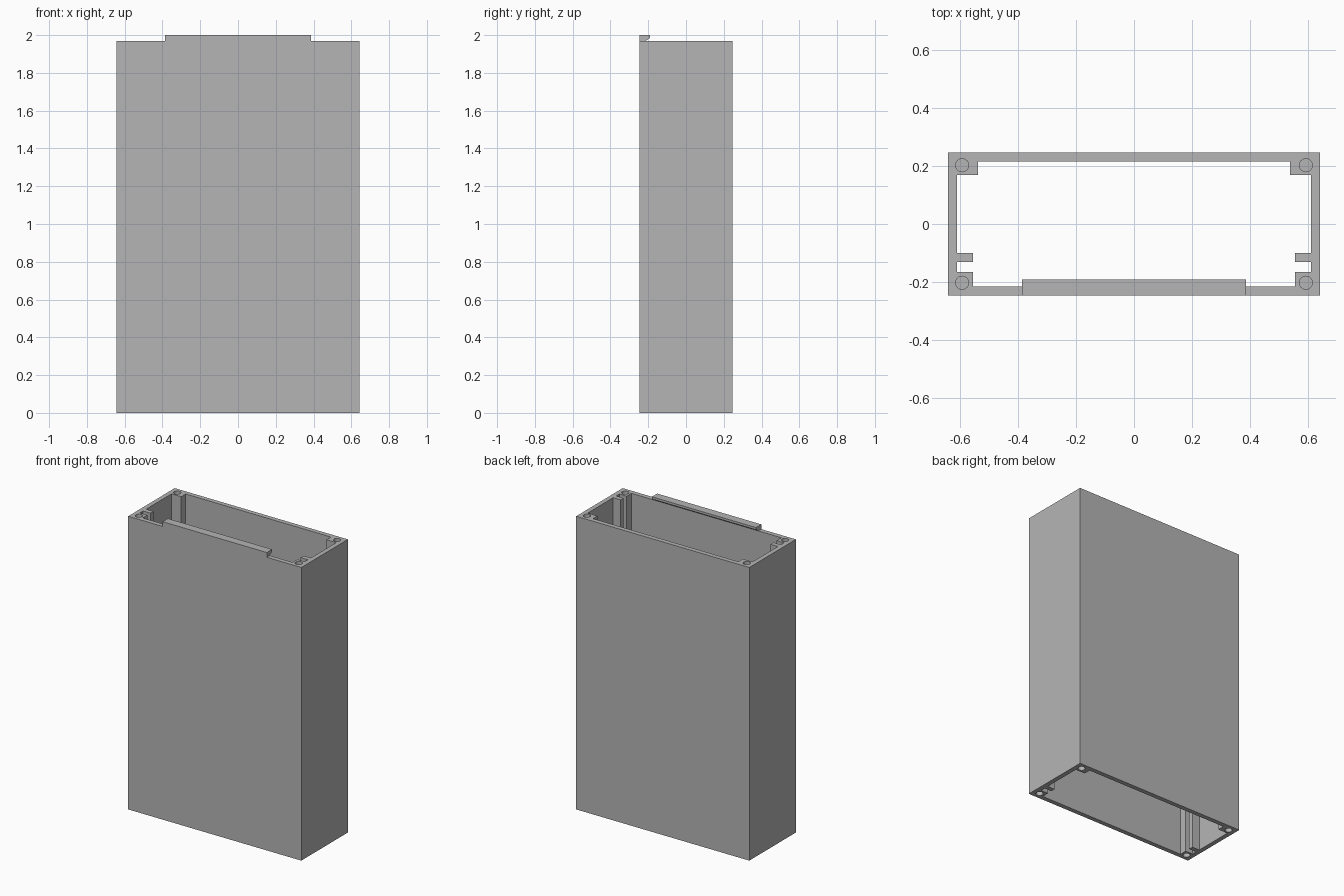
import bpy
import bmesh
from mathutils import Matrix, Vector

cube = bpy.data.objects.get("Cube")
if cube:
    bpy.data.objects.remove(cube, do_unlink=True)

# Main dimensions
W, D, H = 0.643, 0.247, 1.968      # half width, half depth, wall height
IX, IY = 0.612, 0.216              # inner faces of the walls
LIP_X, LIP_TOP = 0.387, 2.0
HOLE_X, HOLE_Y, HOLE_R, HOLE_DEPTH = 0.594, 0.203, 0.0225, 0.3

grey = bpy.data.materials.new("plain grey")
grey.use_nodes = True
colour = (0.46, 0.46, 0.46, 1)
grey.diffuse_color = colour
grey.node_tree.nodes["Principled BSDF"].inputs["Base Color"].default_value = colour


def add_object(name, bm):
    bmesh.ops.recalc_face_normals(bm, faces=bm.faces)
    mesh = bpy.data.meshes.new(name)
    bm.to_mesh(mesh)
    bm.free()
    mesh.materials.append(grey)
    obj = bpy.data.objects.new(name, mesh)
    bpy.context.collection.objects.link(obj)
    return obj


def prism(points, offset):
    """Extrude a closed outline along an offset."""
    bm = bmesh.new()
    face = bm.faces.new([bm.verts.new(p) for p in points])
    result = bmesh.ops.extrude_face_region(bm, geom=[face], use_keep_orig=True)
    moved = [v for v in result["geom"] if isinstance(v, bmesh.types.BMVert)]
    bmesh.ops.translate(bm, verts=moved, vec=Vector(offset))
    return bm


# Case: half of the wall section with corner posts and board rail, mirrored
section = [
    (0, -D), (W, -D), (W, D), (0, D), (0, IY),
    (0.54, IY), (0.54, 0.169), (IX, 0.169),              # back post
    (IX, -0.101), (0.557, -0.101), (0.557, -0.132), (IX, -0.132),  # rail
    (IX, -0.166), (0.557, -0.166), (0.557, -IY),         # front post
    (0, -IY),
]
bm = prism([(x, y, 0) for x, y in section], (0, 0, H))
seam = [f for f in bm.faces if all(abs(v.co.x) < 1e-5 for v in f.verts)]
bmesh.ops.recalc_face_normals(bm, faces=bm.faces)
bmesh.ops.delete(bm, geom=seam, context="FACES")
case = add_object("case", bm)
case.modifiers.new("mirror", "MIRROR").use_clip = True

# Blind screw holes in both ends of every post
bm = bmesh.new()
for x in (-HOLE_X, HOLE_X):
    for y in (-HOLE_Y, HOLE_Y):
        for z in (0, H):
            bmesh.ops.create_cone(bm, cap_ends=True, segments=32,
                                  radius1=HOLE_R, radius2=HOLE_R, depth=2 * HOLE_DEPTH,
                                  matrix=Matrix.Translation((x, y, z)))
cutter = add_object("screw_hole_cutter", bm)
cutter.hide_render = True
cut = case.modifiers.new("screw holes", "BOOLEAN")
cut.operation = "DIFFERENCE"
cut.solver = "EXACT"
cut.object = cutter

bpy.ops.object.select_all(action="DESELECT")
bpy.context.view_layer.objects.active = case
case.select_set(True)
for name in [m.name for m in case.modifiers]:
    bpy.ops.object.modifier_apply(modifier=name)
bpy.data.objects.remove(cutter, do_unlink=True)
bpy.ops.object.shade_smooth_by_angle()

# Closing lip on the front wall, with a sloped underside
lip_section = [(-D, H), (-IY, H), (-0.191, 1.985), (-0.191, LIP_TOP), (-D, LIP_TOP)]
add_object("front_lip", prism([(-LIP_X, y, z) for y, z in lip_section], (2 * LIP_X, 0, 0)))
